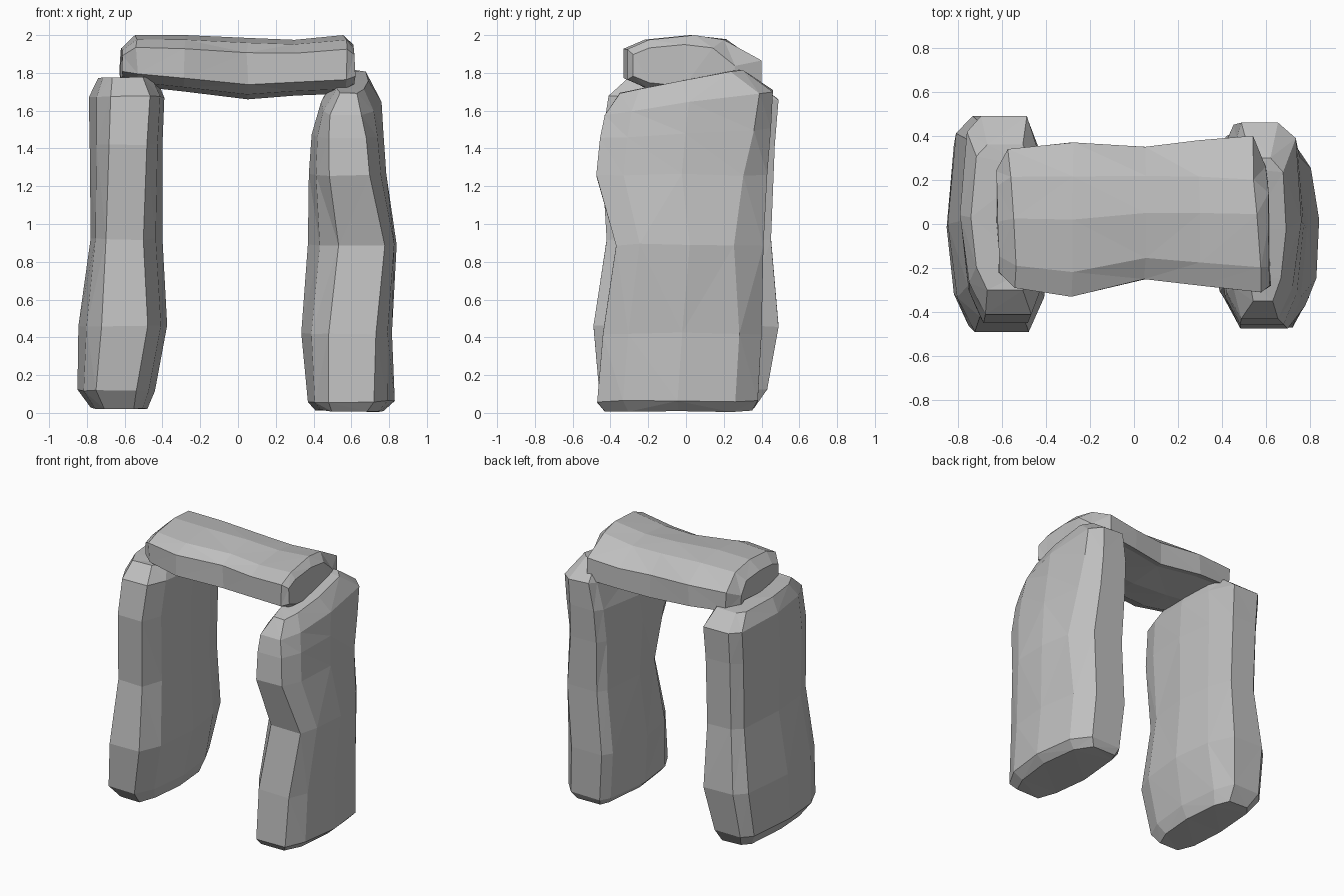
import bpy
import bmesh
import random

random.seed(4)

cube = bpy.data.objects.get("Cube")
if cube:
    bpy.data.objects.remove(cube, do_unlink=True)


def make_material(name, value):
    material = bpy.data.materials.new(name)
    material.use_nodes = True
    colour = (value, value, value, 1)
    material.diffuse_color = colour
    material.node_tree.nodes["Principled BSDF"].inputs["Base Color"].default_value = colour
    return material


stone_grey = make_material("stone grey", 0.52)


def slab_section(low, high, near, far, near_shift, far_shift, far_chamfer):
    """Ten-sided slab outline: narrow near and far ends, slightly bulging broad sides."""
    width, depth = high - low, far - near
    inset = width * 0.24
    shoulder = width * 0.08
    middle = (near + far) / 2
    near_edge = near + depth * 0.16
    return [
        (low + inset + near_shift, near),
        (high - inset + near_shift, near),
        (high - shoulder + near_shift / 2, near_edge),
        (high, middle),
        (high - shoulder, far - depth * far_chamfer),
        (high - inset + far_shift, far),
        (low + inset + far_shift, far),
        (low + shoulder, far - depth * 0.08),
        (low, middle),
        (low + shoulder + near_shift / 2, near_edge),
    ]


def hewn_stone(name, rings, place, far_shift):
    """Loft a rough stone through rings of
    (station, tilt, low, high, near, far, near_shift, far_chamfer)."""
    bm = bmesh.new()
    loops = []
    for station, tilt, low, high, near, far, near_shift, far_chamfer in rings:
        outline = slab_section(low, high, near, far, near_shift, far_shift, far_chamfer)
        loop = []
        for across, along in outline:
            rough = random.uniform(-0.006, 0.006)
            loop.append(bm.verts.new(place(across, along, station + tilt * along + rough)))
        loops.append(loop)
    # broad sides between neighbouring rings
    for lower, upper in zip(loops, loops[1:]):
        for i in range(len(lower)):
            j = (i + 1) % len(lower)
            bm.faces.new((lower[i], lower[j], upper[j], upper[i]))
    # end caps
    bm.faces.new(loops[0])
    bm.faces.new(loops[-1])
    bmesh.ops.recalc_face_normals(bm, faces=bm.faces[:])
    bmesh.ops.triangulate(bm, faces=bm.faces[:], quad_method="SHORT_EDGE")
    mesh = bpy.data.meshes.new(name)
    bm.to_mesh(mesh)
    bm.free()
    mesh.materials.append(stone_grey)
    stone = bpy.data.objects.new(name, mesh)
    bpy.context.collection.objects.link(stone)
    return stone


def upright(across, along, station):
    return (across, along, station)


def lying(across, along, station):
    return (station, along, across)


# Standing stone on the -x side
hewn_stone("right_upright", [
    (.025, 0, -.78, -.48, -.38, .36, 0, .14),
    (.12, 0, -.85, -.44, -.46, .43, 0, .16),
    (.46, 0, -.845, -.375, -.49, .49, .01, .2),
    (.92, 0, -.78, -.4, -.42, .45, -.01, .2),
    (1.42, 0, -.785, -.4, -.45, .47, .01, .2),
    (1.67, -.02, -.79, -.39, -.41, .49, .02, .22),
    (1.77, -.02, -.74, -.43, -.3, .36, 0, .16),
], upright, far_shift=0)

# Standing stone on the +x side, with a sloping top
hewn_stone("left_upright", [
    (.01, 0, .41, .77, -.43, .35, 0, .14),
    (.06, 0, .37, .83, -.47, .38, 0, .14),
    (.42, 0, .335, .815, -.44, .4, .03, .14),
    (.89, 0, .37, .84, -.37, .41, .05, .2),
    (1.26, 0, .375, .785, -.475, .43, .01, .14),
    (1.48, .05, .39, .77, -.455, .45, 0, .1),
    (1.64, .14, .44, .76, -.43, .46, -.03, .08),
    (1.76, .2, .52, .69, -.35, .3, -.02, .1),
], upright, far_shift=-.03)

# Capstone resting across both
hewn_stone("lintel", [
    (-.62, -.03, 1.77, 1.93, -.22, .24, 0, .15),
    (-.55, -.05, 1.73, 2, -.29, .34, 0, .2),
    (-.28, 0, 1.7, 2, -.33, .37, 0, .22),
    (.05, 0, 1.66, 1.985, -.25, .35, 0, .22),
    (.3, 0, 1.68, 1.975, -.28, .38, 0, .25),
    (.56, -.06, 1.69, 2, -.31, .4, 0, .28),
    (.61, -.03, 1.73, 1.95, -.28, .26, 0, .22),
], lying, far_shift=-.06)
